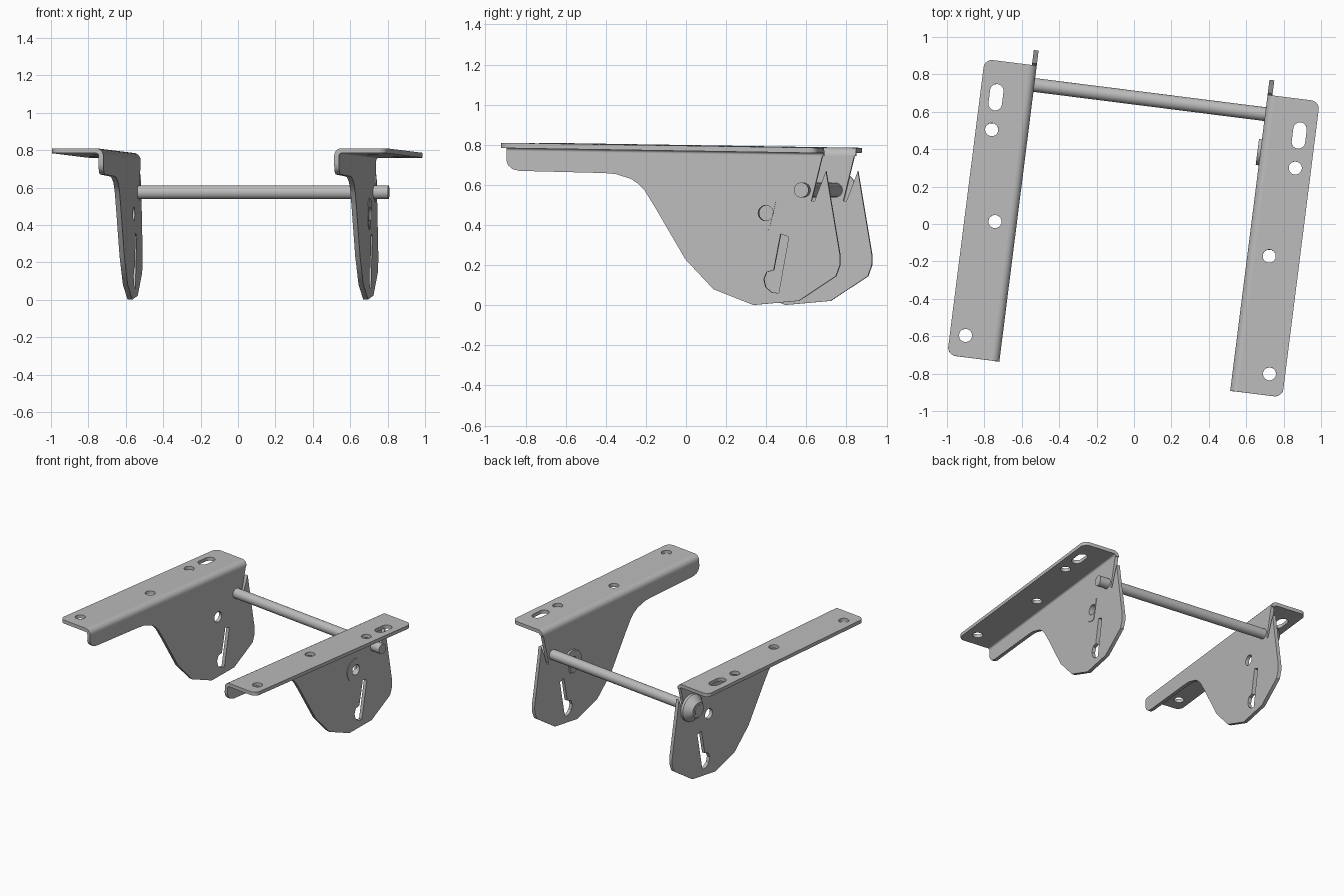
import bpy, bmesh
from math import sin, cos, pi, radians
from mathutils import Matrix, Vector

cube = bpy.data.objects.get("Cube")
if cube:
    bpy.data.objects.remove(cube, do_unlink=True)

steel = bpy.data.materials.new("grey_steel")
steel.use_nodes = True
GREY = (0.5, 0.5, 0.5, 1)
steel.diffuse_color = GREY
steel.node_tree.nodes["Principled BSDF"].inputs["Base Color"].default_value = GREY

# Shared frame: the assembly is turned slightly and dips towards the back
FRAME = (Matrix.Translation((0, 0, 0.797)) @ Matrix.Rotation(radians(-7.2), 4, 'Z')
         @ Matrix.Rotation(radians(-0.9), 4, 'X'))
INNER, THICK, BEND = 0.622, 0.026, 0.04
FRONT, BACK = -0.82, 0.775
parts = []


def arc(cx, cy, r, start, end, n=8):
    return [(cx + r * cos(radians(start + (end - start) * i / n)),
             cy + r * sin(radians(start + (end - start) * i / n))) for i in range(n + 1)]


def circle(cx, cy, r):
    return arc(cx, cy, r, 0, 345, 23)


def finish(name, bm, mirrored):
    mesh = bpy.data.meshes.new(name)
    bmesh.ops.remove_doubles(bm, verts=bm.verts, dist=0.0002)
    bmesh.ops.recalc_face_normals(bm, faces=bm.faces)
    bm.to_mesh(mesh)
    bm.free()
    mesh.materials.clear()
    mesh.materials.append(steel)
    obj = bpy.data.objects.new(name, mesh)
    bpy.context.collection.objects.link(obj)
    obj.matrix_world = FRAME
    if mirrored:
        mod = obj.modifiers.new("mirror", 'MIRROR')
        mod.use_mirror_merge = False
    parts.append(obj)


def plate(name, loops, thickness, place, mirrored=True):
    """Flat sheet: first loop is the outline, the others are holes."""
    curve = bpy.data.curves.new(name, 'CURVE')
    curve.dimensions = '2D'
    curve.fill_mode = 'BOTH'
    curve.extrude = thickness / 2
    for pts in loops:
        spline = curve.splines.new('POLY')
        spline.points.add(len(pts) - 1)
        for p, (a, b) in zip(spline.points, pts):
            p.co = (a, b, 0, 1)
        spline.use_cyclic_u = True
    temp = bpy.data.objects.new(name + "_outline", curve)
    bpy.context.collection.objects.link(temp)
    deps = bpy.context.evaluated_depsgraph_get()
    deps.update()
    mesh = bpy.data.meshes.new_from_object(temp.evaluated_get(deps))
    bm = bmesh.new()
    bm.from_mesh(mesh)
    bm.transform(place)
    bpy.data.objects.remove(temp, do_unlink=True)
    bpy.data.meshes.remove(mesh)
    finish(name, bm, mirrored)


def side_plane(x):
    return Matrix(((0, 0, 1, x), (1, 0, 0, 0), (0, 1, 0, 0), (0, 0, 0, 1)))


def turned(name, sections):
    """Round parts along x: (x start, x end, start radius, end radius)."""
    bm = bmesh.new()
    for x0, x1, r0, r1 in sections:
        bmesh.ops.create_cone(bm, cap_ends=True, segments=32, radius1=r0, radius2=r1, depth=x1 - x0,
                              matrix=Matrix.Translation(((x0 + x1) / 2, 0.674, -0.212))
                              @ Matrix.Rotation(pi / 2, 4, 'Y'))
    finish(name, bm, False)


# Mounting flange with rounded outer corners, a slot and three bolt holes
outer, r = 0.903, 0.045
flange = ([(INNER + BEND, FRONT)] + arc(outer - r, FRONT + r, r, -90, 0)
          + arc(outer - r, BACK - r, r, 0, 90) + [(INNER + BEND, BACK)])
slot = arc(0.817, 0.615, 0.036, 0, 180) + arc(0.817, 0.545, 0.036, 180, 360)
bolts = [circle(x, y, 0.035) for x, y in ((0.818, 0.405), (0.739, -0.08), (0.819, -0.704))]
plate("mounting_flange", [flange, slot] + bolts, THICK, Matrix.Translation((0, 0, -THICK / 2)))

# Rounded bend joining flange and web
cx = INNER + BEND
bend = arc(cx, -BEND, BEND, 90, 180) + arc(cx, -BEND, BEND - THICK, 180, 90)
plate("bend", [bend], BACK - FRONT,
      Matrix(((1, 0, 0, 0), (0, 0, 1, (FRONT + BACK) / 2), (0, 1, 0, 0), (0, 0, 0, 1))))

# Side web with rear notch, pivot hole and keyhole slot
web = [(FRONT, -0.04), (FRONT, -0.085), (-0.812, -0.11), (-0.79, -0.13), (-0.753, -0.139),
       (-0.33, -0.143), (-0.27, -0.147), (-0.192, -0.17), (-0.15, -0.198), (-0.121, -0.229),
       (-0.07, -0.308), (0.087, -0.566), (0.231, -0.714), (0.432, -0.789), (0.66, -0.765),
       (0.845, -0.639), (0.864, -0.584), (0.864, -0.534), (0.787, -0.115), (0.732, -0.266),
       (0.716, -0.266), (0.768, -0.04)]
keyhole = [(0.564, -0.433), (0.605, -0.447), (0.559, -0.728), (0.523, -0.724), (0.493, -0.699),
           (0.483, -0.66), (0.497, -0.624), (0.532, -0.614)]
pivot = circle(0.488, -0.33, 0.038)
plate("side_web", [web, keyhole, pivot], THICK, side_plane(INNER + THICK / 2))

# D-shaped boss around the left pivot hole
boss = arc(0.485, -0.33, 0.085, 50, 285, 18)
plate("pivot_boss", [boss, pivot], 0.016, side_plane(INNER - 0.008), False)
plate("pivot_boss_rim", [boss, pivot], 0.004, side_plane(INNER + THICK + 0.002), False)

# Cross rod and the conical knob on its right end
turned("cross_rod", [(-0.727, 0.727, 0.037, 0.037)])
turned("rod_knob", [(-0.67, -0.65, 0.1, 0.1), (-0.722, -0.67, 0.055, 0.1)])

bpy.ops.object.select_all(action='DESELECT')
for obj in parts:
    obj.select_set(True)
bpy.context.view_layer.objects.active = parts[0]
bpy.ops.object.shade_smooth_by_angle(angle=radians(30))
